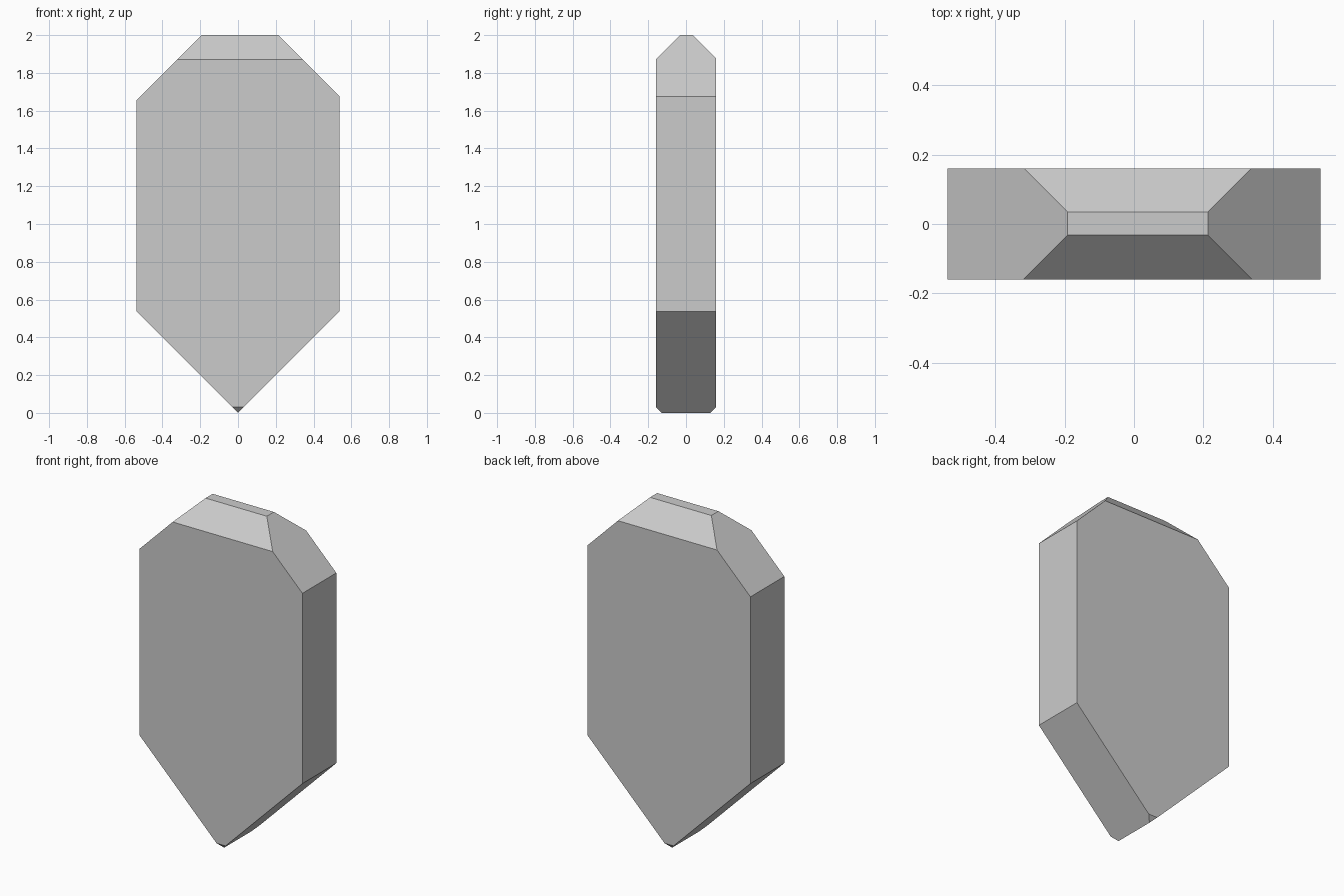
import bpy, bmesh
from mathutils import Matrix, Vector

if "Cube" in bpy.data.objects:
    bpy.data.objects.remove(bpy.data.objects["Cube"])

HALF_X, HALF_Y, TOP = 0.538, 0.16, 2.0

# Starting block, reaching below the ground so the lower bevels can trim it
bm = bmesh.new()
bmesh.ops.create_cube(bm, size=1.0, matrix=Matrix.Translation((0, 0, TOP / 2 - 0.5))
                      @ Matrix.Diagonal((2 * HALF_X, 2 * HALF_Y, TOP + 1, 1)))


def slice_off(normal, limit):
    """Remove everything where dot(normal, point) > limit and cap the cut."""
    n = Vector(normal)
    res = bmesh.ops.bisect_plane(
        bm, geom=bm.verts[:] + bm.edges[:] + bm.faces[:], dist=1e-6,
        plane_co=n * (limit / n.length_squared), plane_no=n, clear_outer=True)
    edges = [e for e in res["geom_cut"] if isinstance(e, bmesh.types.BMEdge)]
    bmesh.ops.contextual_create(bm, geom=edges)


# Pointed lower end
for side in (1, -1):
    slice_off((side, 0, -1), 0.0)
# Small bevels at the front and back of the lower edge
for side in (1, -1):
    slice_off((0, side, -1), 0.13)
# Upper bevels: right, left, back, front
slice_off((1, 0, 1), 2.213)
slice_off((-1, 0, 1), 2.192)
slice_off((0, 1, 1), 2.035)
slice_off((0, -1, 1), 2.032)

bmesh.ops.recalc_face_normals(bm, faces=bm.faces[:])
mesh = bpy.data.meshes.new("faceted_slab")
bm.to_mesh(mesh)
bm.free()
slab = bpy.data.objects.new("faceted_slab", mesh)
bpy.context.collection.objects.link(slab)
